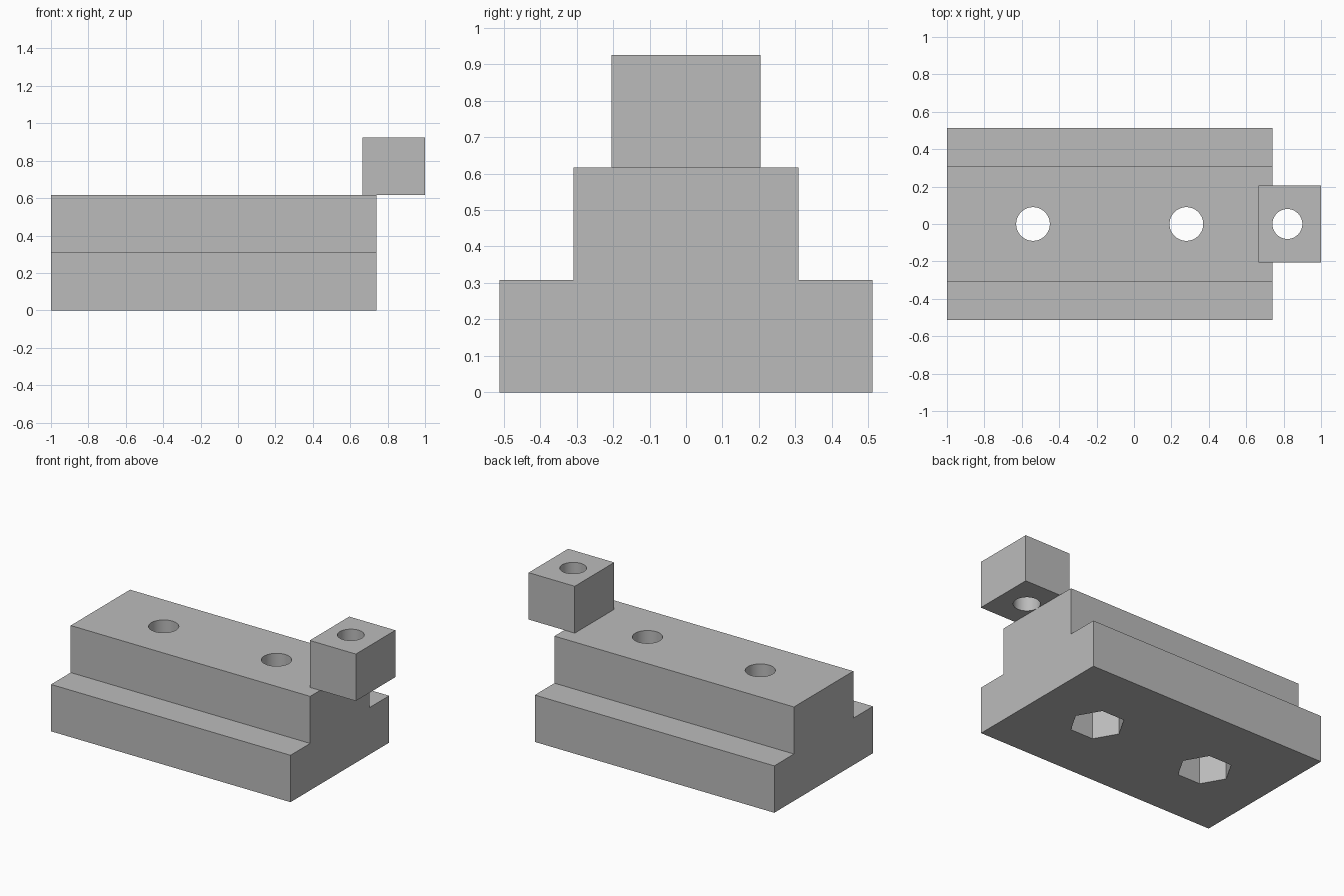
import bpy
import math

old = bpy.data.objects.get("Cube")
if old:
    bpy.data.objects.remove(old, do_unlink=True)

# Single plain grey
grey = bpy.data.materials.new("plain_grey")
grey.use_nodes = True
colour = (0.5, 0.5, 0.5, 1)
grey.diffuse_color = colour
grey.node_tree.nodes["Principled BSDF"].inputs["Base Color"].default_value = colour


def extrude_profile(name, points, x0, x1):
    """Solid made by sweeping a y-z outline along x."""
    n = len(points)
    verts = [(x, y, z) for x in (x0, x1) for y, z in points]
    faces = [tuple(reversed(range(n))), tuple(range(n, 2 * n))]
    faces += [(i, (i + 1) % n, (i + 1) % n + n, i + n) for i in range(n)]
    mesh = bpy.data.meshes.new(name)
    mesh.from_pydata(verts, [], faces)
    mesh.materials.append(grey)
    obj = bpy.data.objects.new(name, mesh)
    bpy.context.collection.objects.link(obj)
    return obj


def bore(target, name, x, radius, z0, z1, sides):
    """Cut a vertical hole with a hidden prism."""
    bpy.ops.mesh.primitive_cylinder_add(
        vertices=sides, radius=radius, depth=z1 - z0,
        location=(x, 0, (z0 + z1) / 2),
        rotation=(0, 0, math.pi / 2))
    cutter = bpy.context.object
    cutter.name = name
    cutter.data.materials.append(grey)
    cutter.hide_render = True
    cutter.hide_set(True)
    cut = target.modifiers.new(name, 'BOOLEAN')
    cut.operation = 'DIFFERENCE'
    cut.solver = 'EXACT'
    cut.object = cutter


def finish(obj):
    """Apply the cuts, drop the cutters and smooth the round walls."""
    bpy.ops.object.select_all(action='DESELECT')
    bpy.context.view_layer.objects.active = obj
    obj.select_set(True)
    for mod in list(obj.modifiers):
        cutter = mod.object
        bpy.ops.object.modifier_apply(modifier=mod.name)
        bpy.data.objects.remove(cutter, do_unlink=True)
    bpy.ops.object.shade_smooth_by_angle(angle=math.radians(30))


STEP, TOP = 0.308, 0.617

# Stepped base with bolt holes and hexagonal nut pockets underneath
half = [(0.512, 0), (0.512, STEP), (0.308, STEP), (0.308, TOP)]
outline = half + [(-y, z) for y, z in reversed(half)]
base = extrude_profile("stepped_base", outline, -1, 0.74)
for i, x in enumerate((-0.54, 0.28)):
    bore(base, f"bolt_hole_{i}", x, 0.09, -0.1, 0.8, 64)
    bore(base, f"nut_pocket_{i}", x, 0.165, -0.1, STEP, 6)
finish(base)

# Overhanging end block with its own through hole
square = [(0.205, TOP), (0.205, 0.925), (-0.205, 0.925), (-0.205, TOP)]
block = extrude_profile("end_block", square, 0.665, 1)
bore(block, "block_hole", 0.82, 0.08, 0.5, 1.1, 64)
finish(block)
